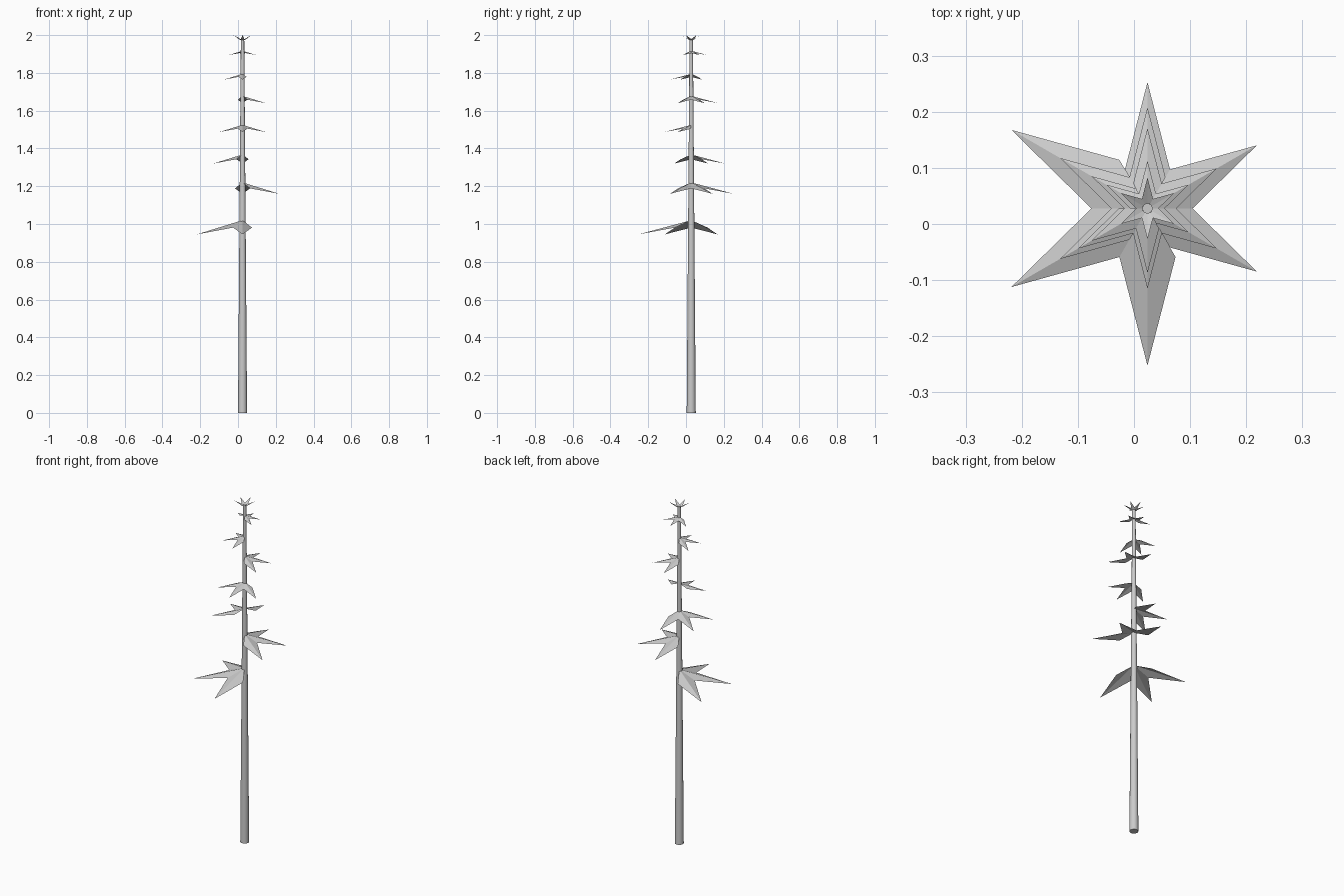
import bpy, bmesh
from math import radians, cos, sin

if "Cube" in bpy.data.objects:
    bpy.data.objects.remove(bpy.data.objects["Cube"])

CX, CY = 0.024, 0.0277   # stem axis


def leaf(name, z, radius, first, count, droop=0.268, notch_droop=0.14, notch=0.357):
    """Folded star fan: pointed lobes 60 degrees apart, meeting on the stem."""
    bm = bmesh.new()
    hub = bm.verts.new((CX, CY, z))
    rim = []
    full = count == 6
    for i in range(2 * count + (0 if full else 1)):
        a = radians(first - 30 + 30 * i)
        tip = i % 2 == 1
        r = radius * (1 if tip else notch)
        d = radius * (droop if tip else notch_droop)
        rim.append(bm.verts.new((CX + r * cos(a), CY + r * sin(a), z - d)))
    pairs = list(zip(rim, rim[1:]))
    if full:
        pairs.append((rim[-1], rim[0]))
    for a, b in pairs:
        bm.faces.new((hub, a, b))
    mesh = bpy.data.meshes.new(name)
    bm.to_mesh(mesh)
    bm.free()
    obj = bpy.data.objects.new(name, mesh)
    bpy.context.collection.objects.link(obj)


# Tapered stem
TOP = 1.98
bpy.ops.mesh.primitive_cone_add(vertices=16, radius1=0.024, radius2=0.009,
                                depth=TOP, location=(CX, CY, TOP / 2))
bpy.context.object.name = "stem"
bpy.ops.object.shade_smooth_by_angle()

# Leaves up the stem: hub height, radius, first lobe angle, lobe count
tiers = [
    (1.020, 0.280, 150, 3),
    (1.220, 0.225, -30, 3),
    (1.368, 0.180, 90, 3),
    (1.525, 0.143, 210, 3),
    (1.678, 0.143, -30, 3),
    (1.795, 0.115, 150, 3),
    (1.917, 0.085, -30, 4),
]
for n, tier in enumerate(tiers, 1):
    leaf(f"leaf_{n}", *tier)

# Upturned crown at the top
leaf("crown", 1.968, 0.055, 30, 6, droop=-0.58, notch_droop=-0.2)
